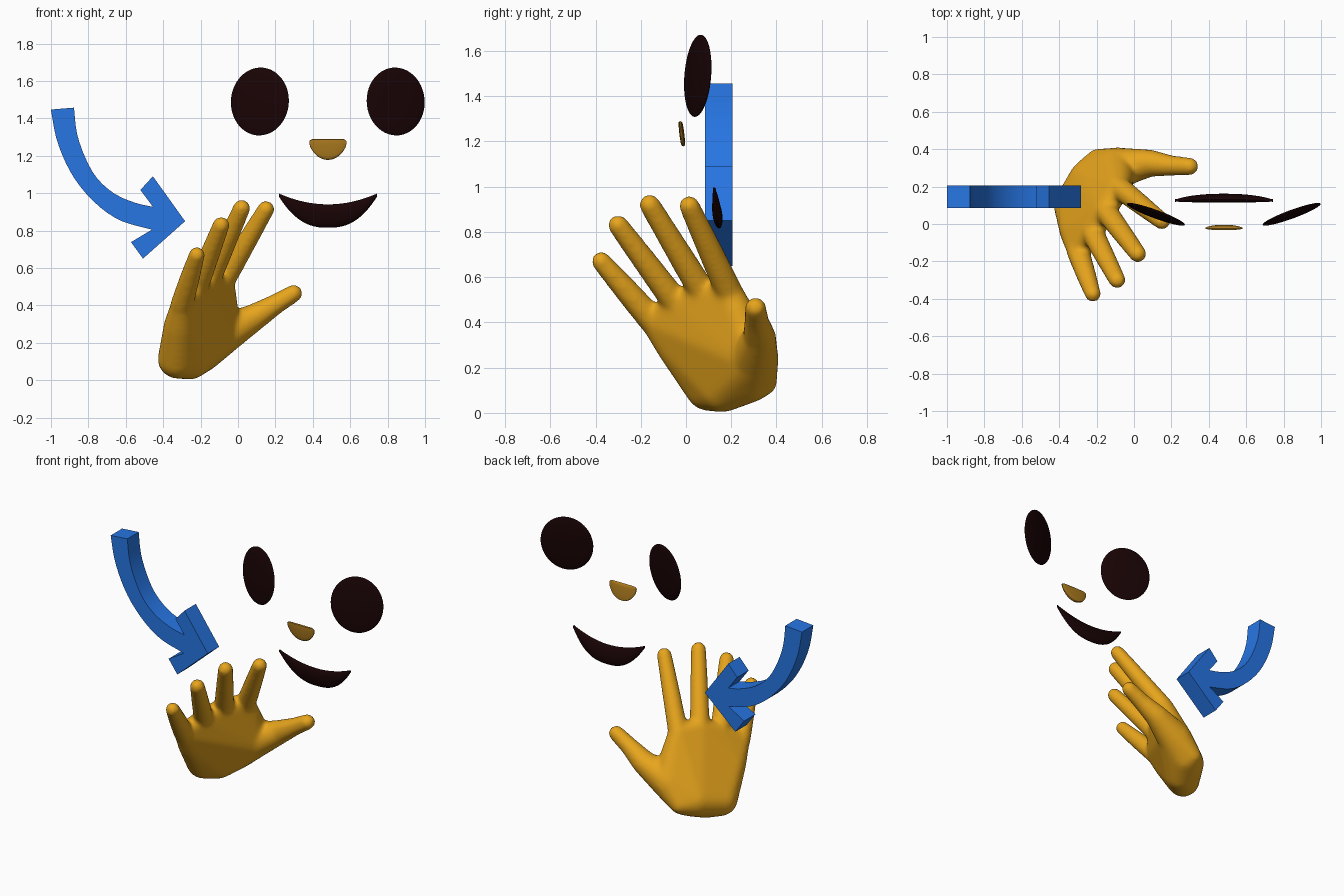
import bpy, bmesh, math
from mathutils import Vector, Matrix

if "Cube" in bpy.data.objects:
    bpy.data.objects.remove(bpy.data.objects["Cube"])


def material(name, rgb):
    m = bpy.data.materials.new(name)
    m.diffuse_color = (*rgb, 1)
    m.use_nodes = True
    m.node_tree.nodes["Principled BSDF"].inputs["Base Color"].default_value = m.diffuse_color
    return m


GOLD = material("golden_yellow", (0.80, 0.375, 0.012))
OCHRE = material("dull_ochre", (0.42, 0.20, 0.014))
DARK = material("dark_brown", (0.0095, 0.001, 0.0014))
BLUE = material("arrow_blue", (0.02, 0.18, 0.77))


def finish(name, bm, mat, smooth=None):
    bmesh.ops.recalc_face_normals(bm, faces=bm.faces[:])
    me = bpy.data.meshes.new(name)
    bm.to_mesh(me)
    bm.free()
    me.materials.append(mat)
    ob = bpy.data.objects.new(name, me)
    bpy.context.collection.objects.link(ob)
    if smooth:
        bpy.ops.object.select_all(action='DESELECT')
        ob.select_set(True)
        bpy.context.view_layer.objects.active = ob
        bpy.ops.object.shade_smooth_by_angle(angle=math.radians(smooth))
    return ob


def add_hull(bm, balls):
    """Convex skin around balls given as (x, y, z, radius)."""
    part = bmesh.new()
    for x, y, z, r in balls:
        bmesh.ops.create_icosphere(part, subdivisions=3, radius=r,
                                   matrix=Matrix.Translation((x, y, z)))
    verts = [bm.verts.new(v.co) for v in part.verts]
    part.free()
    out = bmesh.ops.convex_hull(bm, input=verts)
    junk = {g for g in out["geom_interior"] + out["geom_unused"]
            if isinstance(g, bmesh.types.BMVert)}
    bmesh.ops.delete(bm, geom=list(junk), context='VERTS')


def add_chain(bm, balls):
    for a, b in zip(balls, balls[1:]):
        add_hull(bm, [a, b])


# Hand: palm, four fingers and thumb fused into one smooth skin
hand = bmesh.new()
knuckles = [(-0.08, 0.195, 0.525, 0.062), (-0.155, 0.075, 0.53, 0.062),
            (-0.225, -0.04, 0.48, 0.06), (-0.30, -0.145, 0.405, 0.058)]
tips = [(0.15, 0.015, 0.915, 0.046), (0.02, -0.16, 0.92, 0.047),
        (-0.09, -0.30, 0.83, 0.046), (-0.22, -0.375, 0.67, 0.044)]
heel = [(-0.325, 0.10, 0.113, 0.105), (-0.26, 0.16, 0.112, 0.11),
        (-0.235, 0.235, 0.145, 0.115), (-0.19, 0.28, 0.15, 0.105),
        (-0.195, 0.345, 0.135, 0.058), (-0.31, -0.04, 0.29, 0.088)]
thumb_root = (-0.09, 0.30, 0.24, 0.11)
add_hull(hand, knuckles + heel + [thumb_root])
for knuckle, tip in zip(knuckles, tips):
    middle = tuple((a + b) / 2 for a, b in zip(knuckle[:3], tip[:3]))
    add_chain(hand, [knuckle[:3] + (0.062,), middle + (0.055,), tip])
add_chain(hand, [thumb_root, (0.08, 0.325, 0.332, 0.074),
                 (0.2, 0.312, 0.405, 0.055), (0.298, 0.308, 0.464, 0.048)])
hand_ob = finish("hand", hand, GOLD)
remesh = hand_ob.modifiers.new("fuse", 'REMESH')
remesh.mode = 'VOXEL'
remesh.voxel_size = 0.012
remesh.use_smooth_shade = True
relax = hand_ob.modifiers.new("soften", 'SMOOTH')
relax.factor = 0.5
relax.iterations = 14

# Eyes: thin lenses turned outward
for name, x, turn in (("left_eye", 0.117, -20), ("right_eye", 0.843, 20)):
    bm = bmesh.new()
    pose = (Matrix.Translation((x, 0.052, 1.49))
            @ Matrix.Rotation(math.radians(-4.5), 4, 'X')
            @ Matrix.Rotation(math.radians(turn), 4, 'Z')
            @ Matrix.Diagonal((0.165, 0.019, 0.182, 1)))
    bmesh.ops.create_uvsphere(bm, u_segments=40, v_segments=24, radius=1, matrix=pose)
    finish(name, bm, DARK, 60)


def lens(name, mat, x0, half, top, bottom, depth, thick, flat):
    """Loft of oval sections along x between a top and a bottom curve."""
    bm = bmesh.new()
    rings, steps, sides = [], 32, 16
    for i in range(steps + 1):
        u = -math.cos(math.pi * (0.03 + 0.94 * i / steps))
        hi, lo = top(u), bottom(u)
        t = thick * max(0.1, 1 - u * u) ** 0.5
        ring = []
        for k in range(sides):
            a = 2 * math.pi * k / sides
            c, s = math.cos(a), math.sin(a)
            z = (hi + lo) / 2 + (hi - lo) / 2 * s
            y = depth(z) + t * math.copysign(abs(c) ** flat, c)
            ring.append(bm.verts.new((x0 + half * u, y, z)))
        rings.append(ring)
    for a, b in zip(rings, rings[1:]):
        for k in range(sides):
            j = (k + 1) % sides
            bm.faces.new((a[k], a[j], b[j], b[k]))
    bm.faces.new(rings[0])
    bm.faces.new(rings[-1])
    return finish(name, bm, mat, 50)


# Nose: half disc with a flat top
lens("nose", OCHRE, 0.481, 0.099,
     lambda u: 1.29 - 0.012 * abs(u) ** 12,
     lambda u: 1.288 - 0.11 * math.sqrt(max(0, 1 - u * u)) - 0.014 * abs(u) ** 12,
     lambda z: -0.012 - 0.12 * (z - 1.18), 0.011, 0.4)

# Mouth: smiling crescent
lens("mouth", DARK, 0.481, 0.262,
     lambda u: 0.94 + 0.058 * u * u,
     lambda u: 0.815 + 0.166 * abs(u) ** 2.5,
     lambda z: 0.136 + 0.12 * (0.9 - z), 0.022, 1.0)


def curve_points(points, cuts=3):
    """Smooth curve running through the given points."""
    p = [Vector(q) for q in points]
    p = [2 * p[0] - p[1]] + p + [2 * p[-1] - p[-2]]
    out = []
    for a, b, c, d in zip(p, p[1:], p[2:], p[3:]):
        for i in range(cuts):
            t = i / cuts
            out.append(0.5 * (2 * b + (c - a) * t + (2 * a - 5 * b + 4 * c - d) * t ** 2
                              + (3 * b - a - 3 * c + d) * t ** 3))
    return out + [p[-2]]


# Arrow: curved shaft with a pointed head, extruded in depth
outer = [(-1.0, 1.447), (-0.973, 1.30), (-0.92, 1.16), (-0.845, 1.037),
         (-0.738, 0.925), (-0.62, 0.85), (-0.46, 0.805)]
head = [(-0.572, 0.738), (-0.508, 0.65), (-0.283, 0.85), (-0.455, 1.09), (-0.522, 1.017)]
inner = [(-0.455, 0.927), (-0.545, 0.947), (-0.657, 0.995), (-0.754, 1.08),
         (-0.818, 1.193), (-0.861, 1.32), (-0.877, 1.457)]
outline = curve_points(outer) + [Vector(q) for q in head] + curve_points(inner)
bm = bmesh.new()
face = bm.faces.new([bm.verts.new((q.x, 0.085, q.y)) for q in outline])
solid = bmesh.ops.extrude_face_region(bm, geom=[face])
bmesh.ops.translate(bm, vec=Vector((0, 0.12, 0)),
                    verts=[g for g in solid["geom"] if isinstance(g, bmesh.types.BMVert)])
finish("arrow", bm, BLUE, 30)
